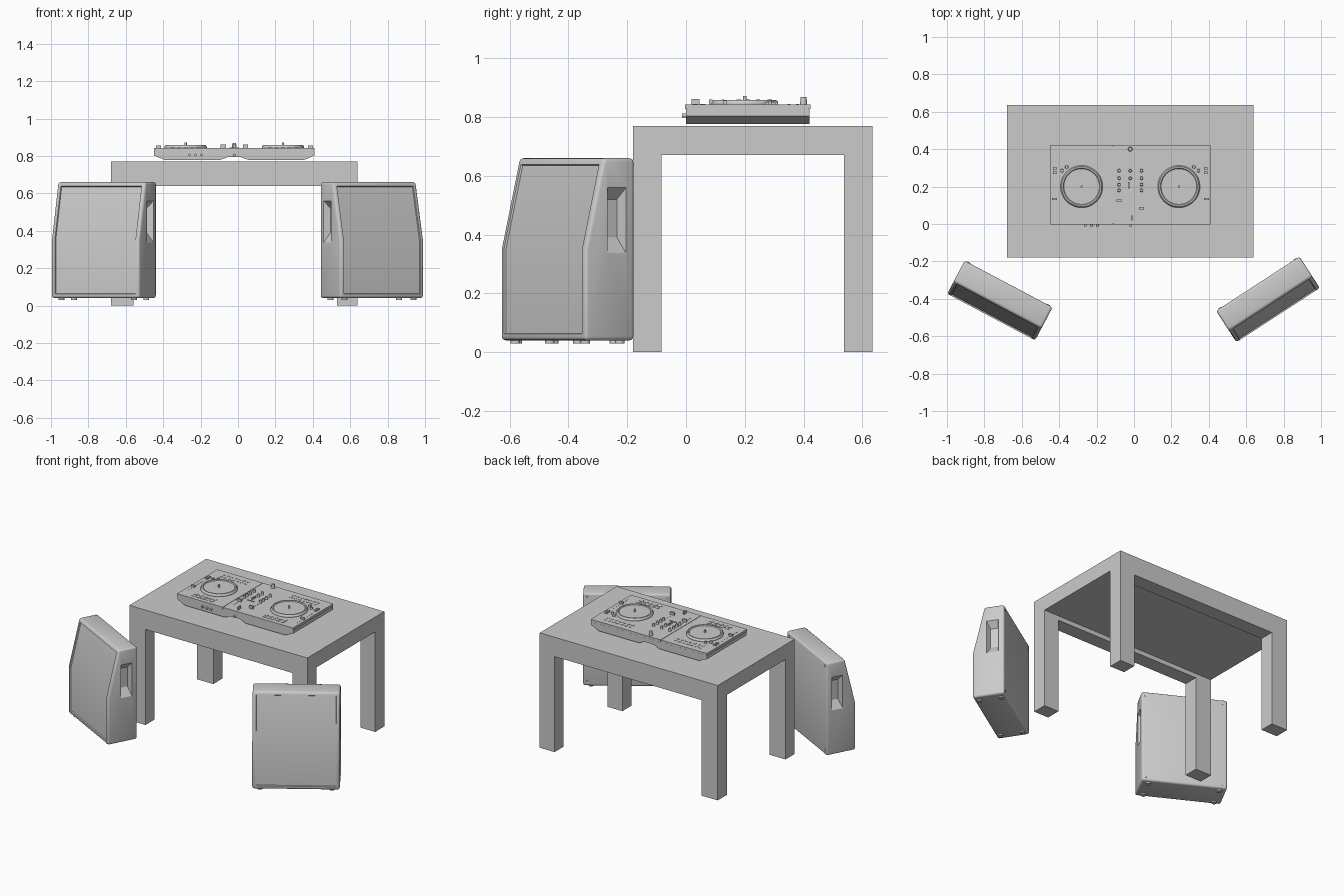
import bpy, bmesh, math
from mathutils import Matrix, Vector

if "Cube" in bpy.data.objects:
    bpy.data.objects.remove(bpy.data.objects["Cube"])


def finish(name, bm, smooth=None, bevel=0):
    bmesh.ops.recalc_face_normals(bm, faces=bm.faces)
    me = bpy.data.meshes.new(name)
    bm.to_mesh(me)
    bm.free()
    ob = bpy.data.objects.new(name, me)
    bpy.context.collection.objects.link(ob)
    if bevel:
        m = ob.modifiers.new("bevel", 'BEVEL')
        m.width, m.segments = bevel, 2
    if smooth:
        activate(ob)
        bpy.ops.object.shade_smooth_by_angle(angle=math.radians(smooth))
    return ob


def activate(ob):
    bpy.ops.object.select_all(action='DESELECT')
    ob.select_set(True)
    bpy.context.view_layer.objects.active = ob


def boxes(name, items, bevel=0):
    """items: (x0, x1, y0, y1, z0, z1)"""
    bm = bmesh.new()
    for x0, x1, y0, y1, z0, z1 in items:
        m = Matrix.Translation(((x0 + x1) / 2, (y0 + y1) / 2, (z0 + z1) / 2))
        bmesh.ops.create_cube(bm, size=1, matrix=m @ Matrix.Diagonal((x1 - x0, y1 - y0, z1 - z0, 1)))
    return finish(name, bm, bevel=bevel)


def discs(name, items, axis='Z', taper=1.0, seg=20):
    """items: (centre x, y, z, radius, length)"""
    bm = bmesh.new()
    rot = Matrix.Rotation(math.pi / 2, 4, 'X') if axis == 'Y' else Matrix()
    for x, y, z, r, h in items:
        bmesh.ops.create_cone(bm, cap_ends=True, segments=seg, radius1=r, radius2=r * taper,
                              depth=h, matrix=Matrix.Translation((x, y, z)) @ rot)
    return finish(name, bm, smooth=35)


def prism(profile, axis, a, b):
    """Extrude a 2D outline along X (y,z points) or Y (x,z points)."""
    bm = bmesh.new()
    pts = [(a, p, q) if axis == 'X' else (p, a, q) for p, q in profile]
    f = bm.faces.new([bm.verts.new(p) for p in pts])
    ext = bmesh.ops.extrude_face_region(bm, geom=[f])['geom']
    vs = [v for v in ext if isinstance(v, bmesh.types.BMVert)]
    bmesh.ops.translate(bm, verts=vs, vec=(b - a, 0, 0) if axis == 'X' else (0, b - a, 0))
    bmesh.ops.recalc_face_normals(bm, faces=bm.faces)
    return bm


def lathe(name, cx, cy, profile, seg=48):
    bm = bmesh.new()
    vs = [bm.verts.new((cx + r, cy, z)) for r, z in profile]
    es = [bm.edges.new(p) for p in zip(vs, vs[1:])]
    bmesh.ops.spin(bm, geom=vs + es, cent=(cx, cy, 0), axis=(0, 0, 1), angle=math.tau, steps=seg)
    bmesh.ops.remove_doubles(bm, verts=bm.verts, dist=1e-5)
    return finish(name, bm, smooth=25)


# Table: slab, four legs and the two long rails in one union outline
X0, X1, Y0, Y1 = -0.68, 0.64, -0.18, 0.635
outline = [(X0, 0), (X0 + .12, 0), (X0 + .12, .64), (X1 - .11, .64), (X1 - .11, 0),
           (X1, 0), (X1, .77), (X0, .77)]
for name, a, b in (("table_front_frame", Y0, Y0 + .097), ("table_back_frame", Y1 - .097, Y1)):
    finish(name, prism(outline, 'Y', a, b))
boxes("table_top", [(X0, X1, Y0 + .097, Y1 - .097, .67, .77)])

# Loudspeakers: wedge cabinet with recessed grille, side handle pockets and feet
W, D = .266, .1


def handle_cutter(s):
    bm = bmesh.new()
    rings = []
    for x, y0, y1, z0, z1 in ((W + .005, -.012, .066, .33, .565), (W - .035, .005, .05, .39, .52)):
        rings.append([bm.verts.new((s * x, y, z)) for y, z in ((y0, z0), (y1, z0), (y1, z1), (y0, z1))])
    bm.faces.new(rings[0])
    bm.faces.new(rings[1])
    for i in range(4):
        j = (i + 1) % 4
        bm.faces.new((rings[0][i], rings[0][j], rings[1][j], rings[1][i]))
    cutter = finish("handle_cutter", bm)
    cutter.hide_render = True
    return cutter


def speaker(side, x, y, angle):
    bm = prism([(-D, .04), (D, .04), (D, .66), (-.026, .66), (-D, .35)], 'X', -W, W)
    sharp = [e for e in bm.edges if e.calc_face_angle() > math.radians(30)]
    bmesh.ops.bevel(bm, geom=sharp, offset=.013, segments=3, profile=.5, affect='EDGES')
    bm.normal_update()
    front = [f for f in bm.faces if f.normal.y < -.95 and f.calc_area() > .05]
    bmesh.ops.inset_region(bm, faces=front, thickness=.009, use_even_offset=True)
    bmesh.ops.inset_region(bm, faces=front, thickness=.002, depth=-.007, use_even_offset=True)
    cab = finish(side + "_speaker_cabinet", bm)
    for s in (-1, 1):
        cutter = handle_cutter(s)
        m = cab.modifiers.new("handle", 'BOOLEAN')
        m.object, m.operation, m.solver = cutter, 'DIFFERENCE', 'EXACT'
        activate(cab)
        bpy.ops.object.modifier_apply(modifier=m.name)
        bpy.data.objects.remove(cutter)
    activate(cab)
    bpy.ops.object.shade_smooth_by_angle(angle=math.radians(32))
    feet = discs(side + "_speaker_feet", [(a * .219, b * .07, .036, .016, .012)
                                          for a in (-1, 1) for b in (-1, 1)])
    studs = discs(side + "_speaker_back_studs", [(a * .24, D, z, .009, .006)
                                                 for a in (-1, 1) for z in (.067, .633)], 'Y')
    for ob in (cab, feet, studs):
        ob.location = (x, y, 0)
        ob.rotation_euler.z = math.radians(angle)


speaker("left", -.717, -.409, -27.9)
speaker("right", .716, -.403, 33)

# Mixing console: lower shell with two feet regions, and split deck plates
TOP = .842
shell = [(-.45, .826), (-.45, .803), (-.39, .777), (-.10, .777), (-.05, .795), (.01, .795),
         (.06, .777), (.35, .777), (.41, .803), (.41, .826)]
finish("console_shell", prism(shell, 'Y', .0, .42))
boxes("console_deck_plates", [(-.45, -.1115, -.004, .423, .828, TOP), (-.1085, .41, -.004, .423, .828, TOP)])
boxes("console_core", [(-.445, .405, .003, .417, .82, TOP - .004)])

# Jog wheels with raised rims and spindles
for side, x in (("left", -.28), ("right", .24)):
    lathe(side + "_jog_wheel", x, .2, [(.113, TOP - .002), (.113, .848), (.107, .858), (.099, .858),
                                       (.095, .853), (0, .853)])
    discs(side + "_jog_spindle", [(x, .2, .861, .006, .02)])

# Mixer knobs, master knob and deck knobs
discs("mixer_knobs", [(x, y, TOP + .009, .009, .018) for x in (-.08, -.02, .04)
                      for y in (.285, .245, .21, .18) if (x, y) not in ((-.02, .21), (-.02, .18))], taper=.8)
discs("master_knob", [(-.02, .4, TOP + .013, .012, .026)], taper=.85)
discs("deck_knobs", [(-.02 + s * dx, y, TOP + .006, .009, .012) for s in (-1, 1)
                     for dx, y in ((.365, .285), (.34, .305))], taper=.85)

# Fader caps and the thin slots they ride in
boxes("fader_caps", [(-.093, -.063, .12, .13, TOP, .86), (.026, .054, .078, .09, TOP, .86),
                     (-.017, -.009, .018, .046, TOP, .862),
                     (-.438, -.412, .127, .138, TOP, .856), (.374, .4, .127, .138, TOP, .856),
                     (-.032, -.024, .19, .225, TOP, .853), (-.045, .005, .165, .17, TOP, .846)])
boxes("fader_slots", [(x - .002, x + .002, y0, y1, TOP - .001, TOP + .001) for x, y0, y1 in
                      ((-.078, .06, .165), (.04, .06, .165), (-.425, .06, .24), (.387, .06, .24))])

# Square deck buttons and low performance pads
items = []
for x in (-.28, .24):
    items += [(x + i * .034 - .012, x + i * .034 + .012, y, y + .018, TOP - .001, TOP + .002)
              for i in (-2, -1, 0, 1, 2) for y in (.022, .048)]
    items += [(x + i * .03 - .008, x + i * .03 + .008, y, y + .01, TOP - .001, TOP + .002)
              for i in range(-3, 4) for y in (.345, .375)]
boxes("performance_pads", items)
boxes("deck_buttons", [(-.02 + s * .403 - .009, -.02 + s * .403 + .009, y, y + .015, TOP, TOP + .009)
                       for s in (-1, 1) for y in (.268, .29)])

# Front sockets
discs("front_sockets", [(x, -.005, .805, .007, .016) for x in (-.26, -.227, -.195, -.02)], 'Y')
